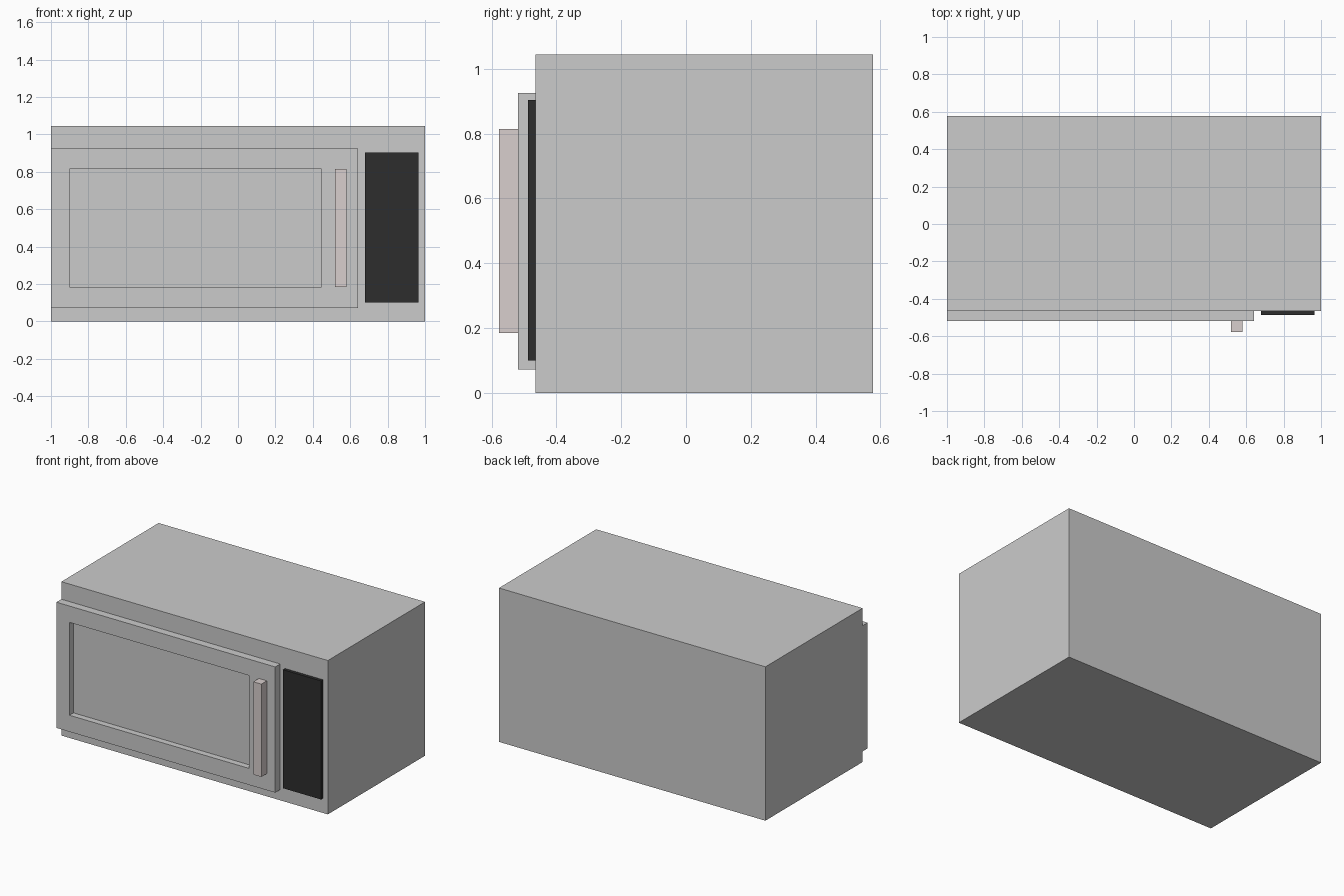
import bpy, bmesh

if "Cube" in bpy.data.objects:
    bpy.data.objects.remove(bpy.data.objects["Cube"])


def box(name, lo, hi, color=None):
    """Axis-aligned box between two corners."""
    bm = bmesh.new()
    bmesh.ops.create_cube(bm, size=1)
    for v in bm.verts:
        v.co = [(a + b) / 2 + c * (b - a) for a, b, c in zip(lo, hi, v.co)]
    mesh = bpy.data.meshes.new(name)
    bm.to_mesh(mesh)
    bm.free()
    obj = bpy.data.objects.new(name, mesh)
    bpy.context.collection.objects.link(obj)
    if color:
        mat = bpy.data.materials.new(name + "_paint")
        mat.diffuse_color = (*color, 1)
        mat.use_nodes = True
        mat.node_tree.nodes["Principled BSDF"].inputs["Base Color"].default_value = mat.diffuse_color
        mesh.materials.append(mat)
    return obj


def recess_front(obj, x0, x1, z0, z1, depth):
    """Sink a rectangular window into the -y face."""
    bm = bmesh.new()
    bm.from_mesh(obj.data)
    bm.normal_update()
    front = min(bm.faces, key=lambda f: f.normal.y)
    mid = front.calc_center_median()
    # Rim of the window, flush with the door front
    bmesh.ops.inset_individual(bm, faces=[front], thickness=0.05)
    for v in front.verts:
        v.co.x = x0 if v.co.x < mid.x else x1
        v.co.z = z0 if v.co.z < mid.z else z1
    # Sunken pane
    pane = bmesh.ops.extrude_discrete_faces(bm, faces=[front])["faces"][0]
    bmesh.ops.translate(bm, verts=pane.verts, vec=(0, depth, 0))
    bmesh.ops.recalc_face_normals(bm, faces=bm.faces)
    bm.to_mesh(obj.data)
    bm.free()


# Oven housing
box("housing", (-1, -0.465, 0), (1, 0.577, 1.044))

# Door with sunken window
door = box("door", (-1, -0.518, 0.072), (0.642, -0.465, 0.925))
recess_front(door, -0.902, 0.447, 0.184, 0.814, 0.043)

# Vertical door handle
box("door_handle", (0.519, -0.577, 0.184), (0.579, -0.518, 0.814), (0.69, 0.62, 0.61))

# Dark control panel
box("control_panel", (0.679, -0.487, 0.1), (0.964, -0.465, 0.904), (0.027, 0.027, 0.027))
